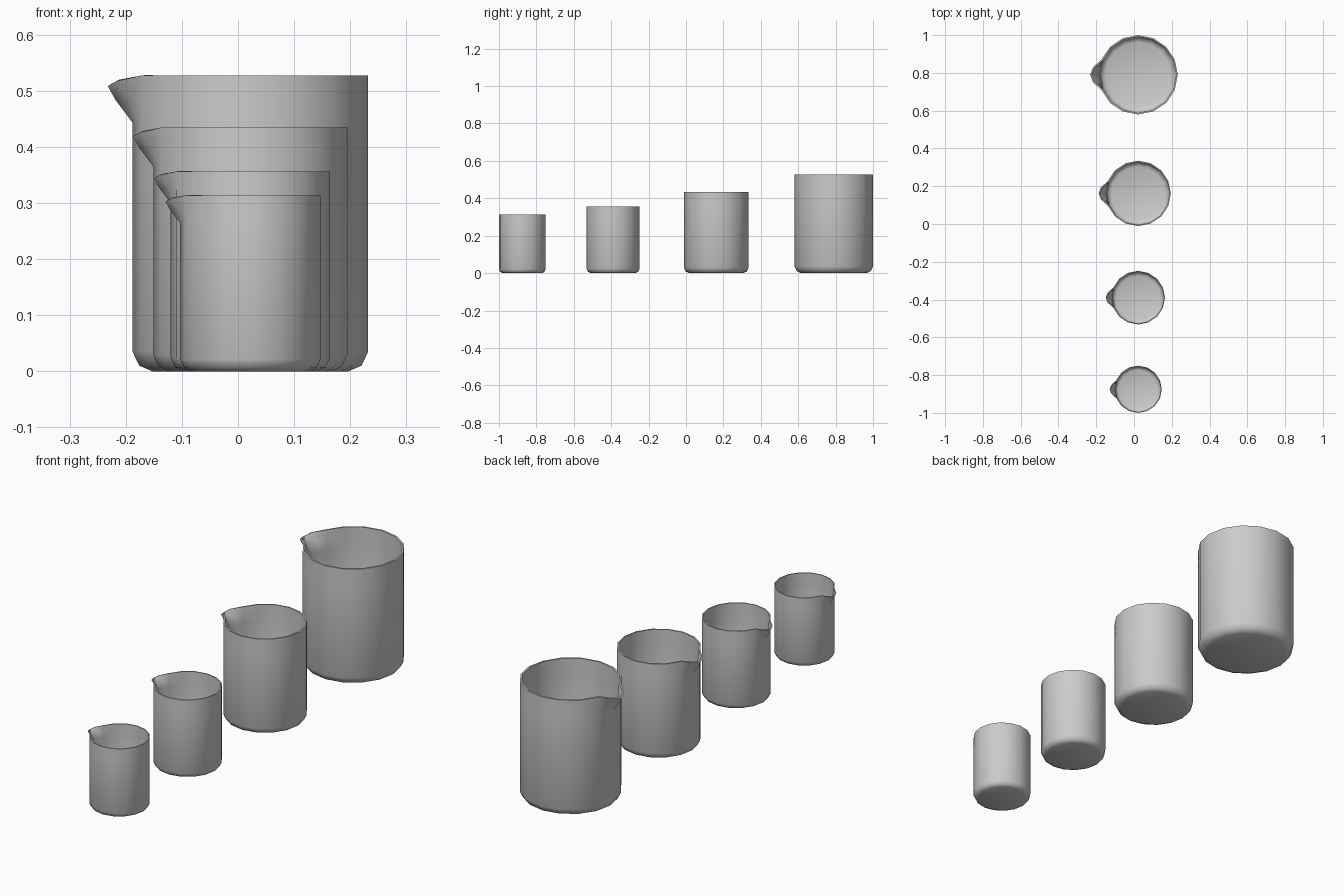
import bpy, bmesh, math

if "Cube" in bpy.data.objects:
    bpy.data.objects.remove(bpy.data.objects["Cube"])

SIDES = 16
# Unit-beaker measures taken from the largest beaker (radius 0.21)
R, H = 0.21, 0.527
PROFILE = [(0.175, 0.0), (0.198, 0.010), (R, 0.035), (R, 0.443), (R, 0.483), (R, H)]
# Spout: row -> (centre push, side push, centre drop, side drop)
SPOUT = {4: (0.030, 0.013, 0, 0), 5: (0.044, 0.037, 0.019, 0.010)}


def ring_points():
    """Polygon corners plus two extra points (tag 1) beside the spout centre (tag 2)."""
    step = 2 * math.pi / SIDES
    pts = [(math.cos(i * step), math.sin(i * step), 2 if i == SIDES // 2 else 0)
           for i in range(SIDES)]
    out = []
    for i, p in enumerate(pts):
        out.append(p)
        q = pts[(i + 1) % SIDES]
        if p[2] or q[2]:
            out.append(((p[0] + q[0]) / 2, (p[1] + q[1]) / 2, 1))
    return out


def make_beaker(name, radius, y):
    s = radius / R
    bm = bmesh.new()
    rows = []
    # Wall rows with the pouring spout pulled out towards -x
    for k, (r, z) in enumerate(PROFILE):
        c_push, s_push, c_drop, s_drop = SPOUT.get(k, (0, 0, 0, 0))
        push, drop = (0, s_push, c_push), (0, s_drop, c_drop)
        rows.append([bm.verts.new(((r * px - push[t]) * s, r * py * s, (z - drop[t]) * s))
                     for px, py, t in ring_points()])
    n = len(rows[0])
    for a, b in zip(rows, rows[1:]):
        for i in range(n):
            j = (i + 1) % n
            bm.faces.new((a[i], a[j], b[j], b[i]))
    # Base
    bm.faces.new(rows[0][::-1])
    mesh = bpy.data.meshes.new(name)
    bm.to_mesh(mesh)
    bm.free()
    ob = bpy.data.objects.new(name, mesh)
    bpy.context.collection.objects.link(ob)
    ob.location = (0.022, y, 0)

    # Glass thickness, inwards
    mod = ob.modifiers.new("wall", 'SOLIDIFY')
    mod.thickness = 0.008 * s
    mod.offset = -1
    bpy.ops.object.select_all(action='DESELECT')
    ob.select_set(True)
    bpy.context.view_layer.objects.active = ob
    bpy.ops.object.modifier_apply(modifier=mod.name)
    bpy.ops.object.shade_smooth_by_angle(angle=math.radians(50))


for name, radius, y in [("largest_beaker", 0.21, 0.79), ("large_beaker", 0.173, 0.162),
                        ("medium_beaker", 0.142, -0.39), ("small_beaker", 0.125, -0.875)]:
    make_beaker(name, radius, y)
